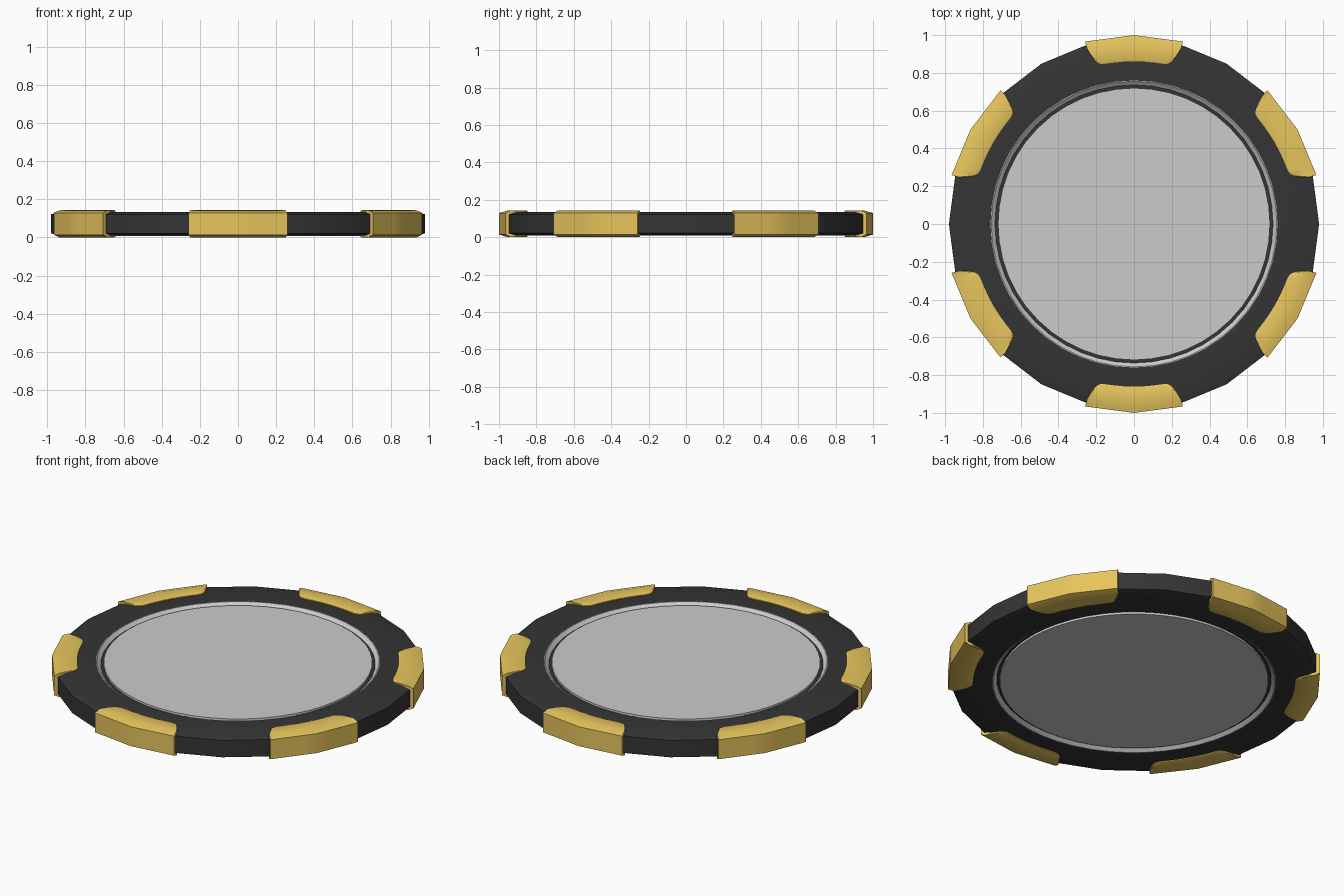
import bpy, bmesh
from math import radians, cos, sin

if "Cube" in bpy.data.objects:
    bpy.data.objects.remove(bpy.data.objects["Cube"])

MID = 0.0715      # mid height; every part is symmetric about it
STEP = 15         # degrees per outer facet


def material(name, color):
    m = bpy.data.materials.new(name)
    m.diffuse_color = color
    m.use_nodes = True
    m.node_tree.nodes["Principled BSDF"].inputs["Base Color"].default_value = m.diffuse_color
    return m


DARK = material("dark", (0.035, 0.035, 0.035, 1))
GOLD = material("gold", (0.80, 0.56, 0.11, 1))


def chord(r, deg):
    """Radius of a 24-sided outline at a given angle."""
    return r * cos(radians(STEP / 2)) / cos(radians(deg % STEP - STEP / 2))


def sweep(name, sections, mat=None, closed=True, loop_profile=True):
    """Skin a list of (degrees, [(r, z), ...]) cross-sections."""
    bm = bmesh.new()
    rows = [[bm.verts.new((r * cos(radians(a)), r * sin(radians(a)), MID + z))
             for r, z in prof] for a, prof in sections]
    n, m = len(rows), len(rows[0])
    for i in range(n if closed else n - 1):
        a, b = rows[i], rows[(i + 1) % n]
        for j in range(m if loop_profile else m - 1):
            k = (j + 1) % m
            bm.faces.new((a[j], b[j], b[k], a[k]))
    if not closed:
        bm.faces.new(rows[0])
        bm.faces.new(rows[-1])
    bmesh.ops.recalc_face_normals(bm, faces=bm.faces)
    me = bpy.data.meshes.new(name)
    bm.to_mesh(me)
    bm.free()
    ob = bpy.data.objects.new(name, me)
    bpy.context.collection.objects.link(ob)
    if mat:
        me.materials.append(mat)
    bpy.ops.object.select_all(action='DESELECT')
    ob.select_set(True)
    bpy.context.view_layer.objects.active = ob
    bpy.ops.object.shade_smooth_by_angle(angle=radians(30))
    return ob


def mirrored(top):
    return top + [(r, -z) for r, z in reversed(top)]


angles = [i * 7.5 for i in range(48)]

# dark outer body with chamfered rim and a groove floor around the disc
sweep("chip_body", [(a, mirrored([
    (0.70, 0.045), (0.738, 0.045), (0.758, 0.0625),
    (chord(0.935, a), 0.0625), (chord(0.98, a), 0.05)])) for a in angles], DARK)

# grey sloping trim rings lining the groove on both faces
for side, s in (("top", 1), ("bottom", -1)):
    sweep("groove_trim_" + side, [(a, [
        (0.736, s * 0.046), (0.756, s * 0.063), (0.760, s * 0.063),
        (0.745, s * 0.045)]) for a in angles])

# grey centre disc
bpy.ops.mesh.primitive_cylinder_add(vertices=48, radius=0.72, depth=0.114,
                                    location=(0, 0, MID))
bpy.context.object.name = "centre_disc"

# six gold edge inlays wrapping the rim, with rounded inner corners
half = [(15, 0.955), (14.2, 0.915), (13.6, 0.894), (12.9, 0.878),
        (12, 0.867), (10.8, 0.862), (7.5, 0.861), (4, 0.861)]
outline = [(-a, r) for a, r in half] + [(0, 0.861)] + [(a, r) for a, r in reversed(half)]
for k in range(6):
    base = 30 + 60 * k
    sweep(f"edge_inlay_{k + 1}", [(base + a, mirrored([
        (r, 0.04), (r, 0.068), (r + 0.008, 0.0715),
        (max(r + 0.015, chord(0.955, a)), 0.0708), (chord(1.0, a), 0.0575)]))
        for a, r in outline], GOLD, closed=False)
